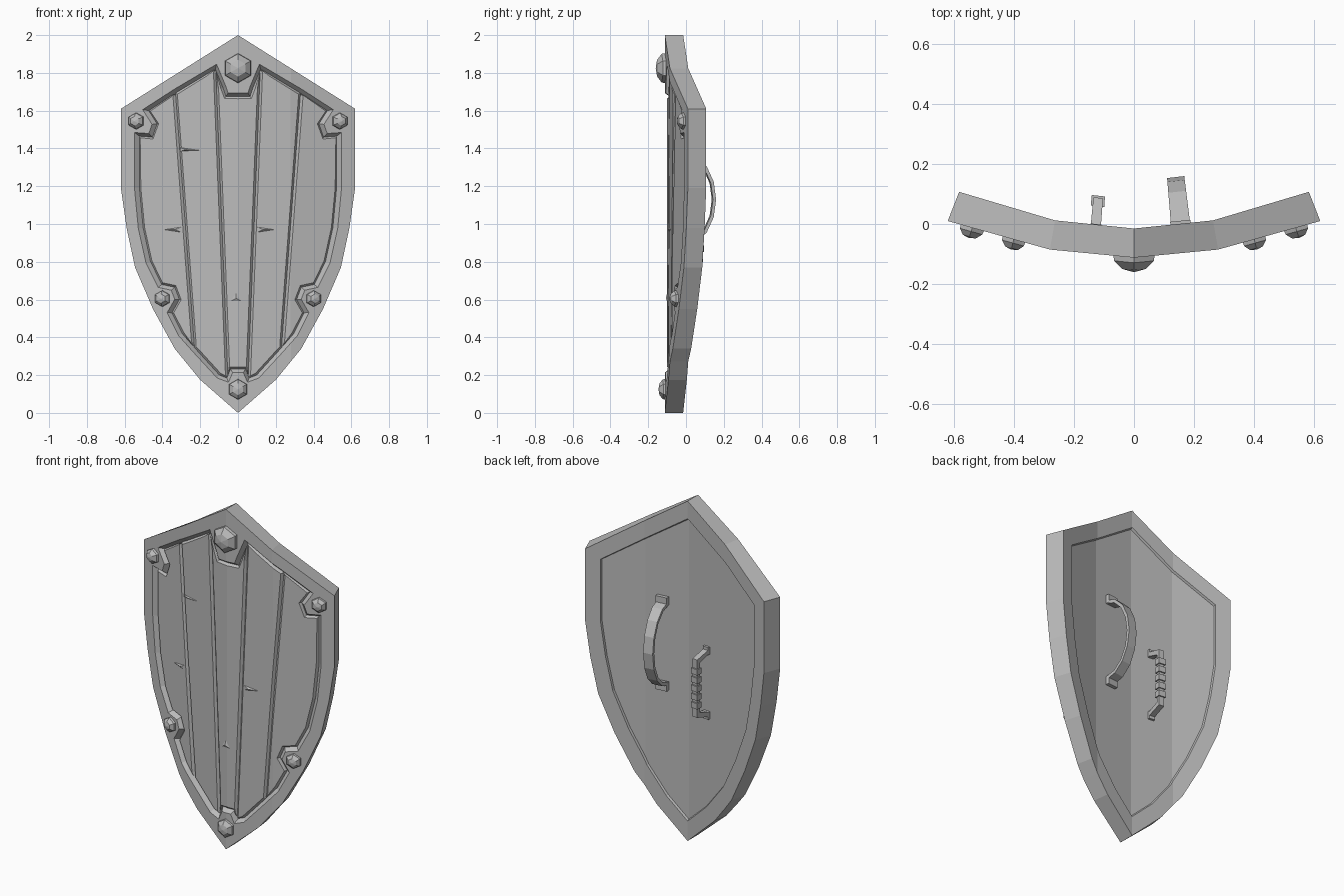
import bpy, bmesh, math
from mathutils import Vector

cube = bpy.data.objects.get("Cube")
if cube:
    bpy.data.objects.remove(cube, do_unlink=True)

steel = bpy.data.materials.new("plain_grey")
steel.use_nodes = True
GREY = (0.5, 0.5, 0.5, 1)
steel.diffuse_color = GREY
steel.node_tree.nodes["Principled BSDF"].inputs["Base Color"].default_value = GREY

FOLD, EDGE = 0.28, 0.62      # where the shield board folds, and its half width
FLOOR, PLANK_TOP = 0.025, 0.012
THICK, BACK_FLOOR = 0.1, 0.088


def bend(p):
    """Wrap a flat point (across, depth, height) onto the curved shield."""
    u, d, z = p
    a = abs(u)
    if a < FOLD:
        y = -0.112 + 0.027 * a / FOLD
    else:
        y = -0.085 + 0.095 * (a - FOLD) / (EDGE - FOLD)
    return Vector((u - d * 0.38 * u / EDGE, y + d * 0.97, z))


def finish(bm, name):
    """Cut along the fold lines, bend and make the object."""
    for u in (-FOLD, 0, FOLD):
        bmesh.ops.bisect_plane(bm, geom=bm.verts[:] + bm.edges[:] + bm.faces[:],
                               dist=1e-5, plane_co=(u, 0, 0), plane_no=(1, 0, 0))
    for v in bm.verts:
        v.co = bend(v.co)
    bmesh.ops.recalc_face_normals(bm, faces=bm.faces[:])
    mesh = bpy.data.meshes.new(name)
    bm.to_mesh(mesh)
    bm.free()
    mesh.materials.append(steel)
    obj = bpy.data.objects.new(name, mesh)
    bpy.context.collection.objects.link(obj)


def both_sides(half):
    return half + [(-x, z) for x, z in reversed(half) if x > 0]


def offset(loop, dist):
    """Move a clockwise outline outward with limited mitres."""
    out = []
    for i, p in enumerate(loop):
        p = Vector(p)
        a = (p - Vector(loop[i - 1])).normalized()
        b = (Vector(loop[(i + 1) % len(loop)]) - p).normalized()
        n = Vector((-a.y - b.y, a.x + b.x)).normalized()
        out.append(tuple(p + n * dist / max(0.6, n.dot(Vector((-a.y, a.x))))))
    return out


def ring(bm, loop, d):
    vs = [bm.verts.new((x, d, z)) for x, z in loop]
    for i, v in enumerate(vs):
        bm.edges.new((vs[i - 1], v))
    return vs


def wall(bm, r1, r2):
    for i in range(len(r1)):
        bm.faces.new((r1[i - 1], r1[i], r2[i], r2[i - 1]))


def fill(bm, *rings):
    edges = [bm.edges.get((r[i - 1], r[i])) for r in rings for i in range(len(r))]
    bmesh.ops.triangle_fill(bm, edges=edges, use_beauty=True)


def prism(bm, section, u0, u1):
    """Extrude a (depth, height) section across the shield."""
    ends = [[bm.verts.new((u, d, z)) for d, z in section] for u in (u0, u1)]
    wall(bm, *ends)
    for e in ends:
        bm.faces.new(e)


def block(bm, u, width, d0, d1, z0, z1):
    prism(bm, [(d0, z0), (d1, z0), (d1, z1), (d0, z1)], u - width / 2, u + width / 2)


outline = both_sides([(0, 2), (.62, 1.61), (.62, 1.19), (.59, .98), (.545, .77),
                      (.45, .55), (.335, .34), (.2, .175), (0, 0)])
# Inner edge of the rim, stepping around each rivet
field = both_sides([(0, 1.675), (.065, 1.675), (.08, 1.72), (.122, 1.82), (.325, 1.7),
                    (.48, 1.6), (.435, 1.53), (.46, 1.46), (.53, 1.465), (.53, 1.19),
                    (.51, .98), (.47, .8), (.41, .68), (.34, .665), (.315, .6),
                    (.355, .53), (.3, .42), (.22, .33), (.1, .2), (.06, .185),
                    (.04, .232), (0, .232)])

# Shield body: rim, recessed front floor, edge and recessed back
bm = bmesh.new()
front_outer = ring(bm, outline, 0)
front_inner = ring(bm, offset(field, 0.018), 0)
front_floor = ring(bm, field, FLOOR + 0.001)
back_outer = ring(bm, outline, THICK)
back_line = offset(outline, -0.088)
back_inner = ring(bm, back_line, THICK)
back_floor = ring(bm, offset(back_line, -0.006), BACK_FLOOR)
fill(bm, front_outer, front_inner)
wall(bm, front_inner, front_floor)
fill(bm, front_floor)
wall(bm, front_outer, back_outer)
fill(bm, back_outer, back_inner)
wall(bm, back_inner, back_floor)
fill(bm, back_floor)
finish(bm, "shield_body")

# Planks: the field sliced by slanted lines, each with bevelled edges
seams = [((-.335, 1.68), (-.235, .36)), ((-.12, 1.83), (-.055, .2)),
         ((.12, 1.83), (.055, .2)), ((.335, 1.68), (.235, .36))]
for i in range(5):
    bm = bmesh.new()
    fill(bm, ring(bm, field, FLOOR))
    for k, keep_right in ((i - 1, True), (i, False)):
        if 0 <= k < 4:
            (x0, z0), (x1, z1) = seams[k]
            normal = Vector((z0 - z1, 0, x1 - x0))
            bmesh.ops.bisect_plane(bm, geom=bm.verts[:] + bm.edges[:] + bm.faces[:],
                                   plane_co=(x0, FLOOR, z0), plane_no=normal,
                                   clear_inner=keep_right, clear_outer=not keep_right)
    top = bm.faces[:]
    bmesh.ops.inset_region(bm, faces=top, thickness=0.012, use_boundary=True,
                           use_even_offset=False)
    for v in {v for f in top for v in f.verts}:
        v.co.y = PLANK_TOP
    finish(bm, f"plank_{i + 1}")

# Rivets: six-sided domes
rivets = [("top", 0, 1.825, .08, .05), ("bottom", 0, .125, .055, .035)]
for side, s in (("left", 1), ("right", -1)):
    rivets += [(f"{side}_corner", s * .538, 1.545, .045, .035),
               (f"{side}_lower", s * .4, .605, .044, .035)]
for name, x, z, r, h in rivets:
    bm = bmesh.new()
    loops = []
    for scale, rise in ((1, -.2), (.95, .35), (.55, .85)):
        loops.append([bm.verts.new((x + r * scale * math.sin(a * math.pi / 3), -h * rise,
                                    z + r * scale * math.cos(a * math.pi / 3)))
                      for a in range(6)])
    wall(bm, loops[0], loops[1])
    wall(bm, loops[1], loops[2])
    tip = bm.verts.new((x, -h, z))
    for a in range(6):
        bm.faces.new((loops[2][a - 1], loops[2][a], tip))
    bm.faces.new(loops[0])
    finish(bm, f"{name}_rivet")

# Splinters and chips in the wood
chips = [((-.31, 1.405), (-.31, 1.385), (-.2, 1.39)), ((-.09, .955), (-.09, .985), (-.2, .97)),
         ((-.3, .955), (-.3, .985), (-.4, .97)), ((.1, .955), (.1, .985), (.2, .97)),
         ((-.04, .59), (.02, .59), (-.01, .64))]
for i, tri in enumerate(chips):
    if i == 1:
        continue
    bm = bmesh.new()
    base = [bm.verts.new((x, PLANK_TOP + 0.001, z)) for x, z in tri]
    peak = bm.verts.new((sum(p[0] for p in tri) / 3, PLANK_TOP - 0.008,
                         sum(p[1] for p in tri) / 3))
    for k in range(3):
        bm.faces.new((base[k - 1], base[k], peak))
    bm.faces.new(base)
    finish(bm, f"splinter_{i + 1}")

# Arm strap: a flat arched band with two feet
bm = bmesh.new()
U, MID, STEPS = .165, 1.13, 8
arc = [math.pi * k / STEPS for k in range(STEPS + 1)]
section = [(BACK_FLOOR + .172 * math.sin(a), MID + .245 * math.cos(a)) for a in arc]
section += [(BACK_FLOOR + .155 * math.sin(a), MID + .225 * math.cos(a)) for a in reversed(arc)]
prism(bm, section, U - .034, U + .034)
for s in (-1, 1):
    z = MID + s * .25
    block(bm, U, .072, BACK_FLOOR - .005, BACK_FLOOR + .022, z - .025, z + .025)
finish(bm, "arm_strap")

# Hand grip: a ridged bar on two legs with feet
bm = bmesh.new()
U, MID = -.135, .97
block(bm, U, .036, .17, .192, MID - .17, MID + .17)
for s in (-1, 1):
    section = [(BACK_FLOOR - .005, .175), (BACK_FLOOR - .005, .2), (.192, .17), (.175, .145)]
    prism(bm, [(d, MID + s * z) for d, z in section], U - .018, U + .018)
    z = MID + s * .19
    block(bm, U, .04, BACK_FLOOR - .005, BACK_FLOOR + .014, z - .022, z + .022)
for k in range(5):
    z = MID + (k - 2) * .05
    block(bm, U, .05, .163, .199, z - .017, z + .017)
finish(bm, "hand_grip")
